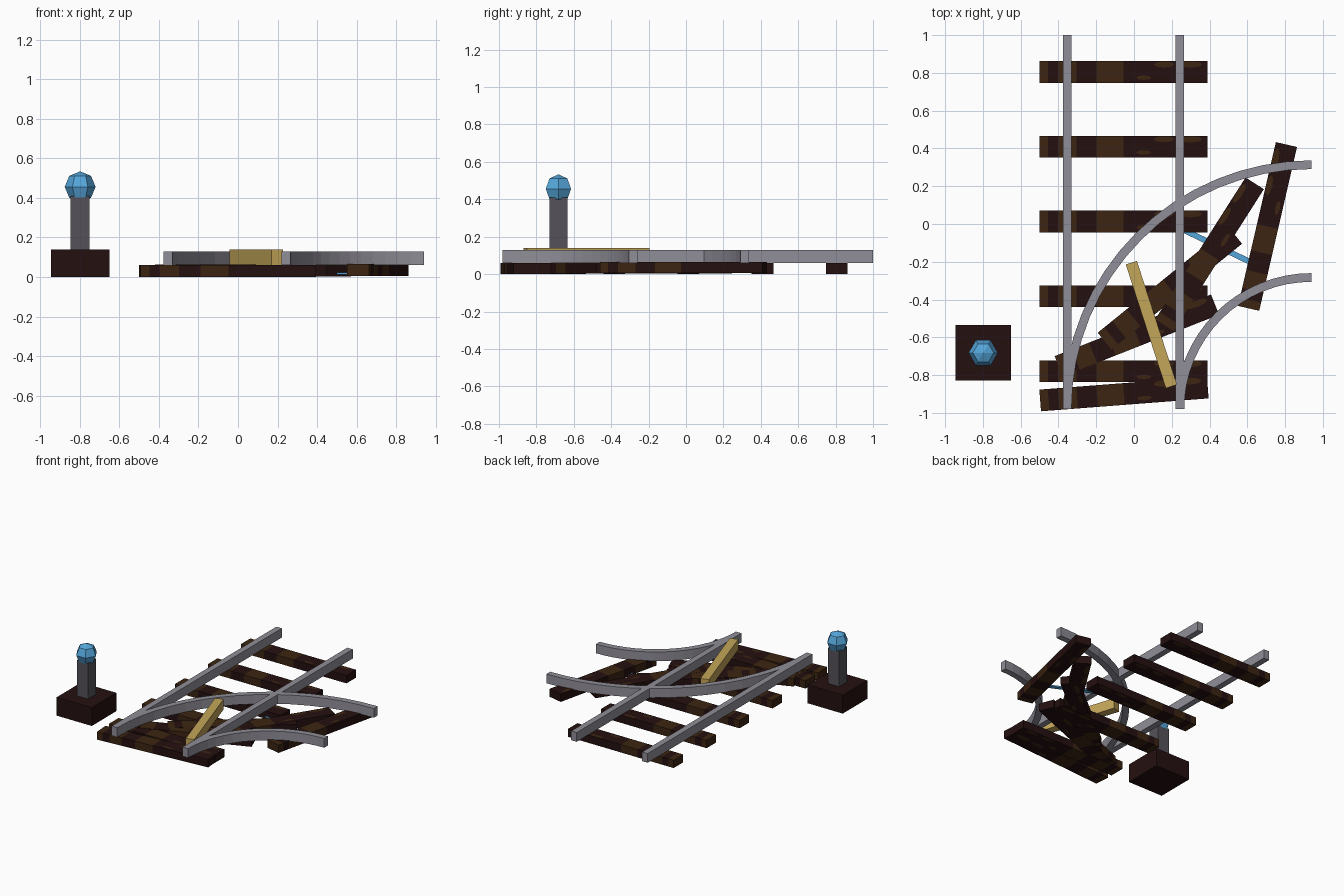
import bpy
import bmesh
from math import cos, sin, pi, radians, atan2, hypot
from mathutils import Matrix, Vector

cube = bpy.data.objects.get("Cube")
if cube:
    bpy.data.objects.remove(cube, do_unlink=True)


def material(name, r, g, b):
    m = bpy.data.materials.new(name)
    m.use_nodes = True
    m.diffuse_color = (r, g, b, 1)
    bsdf = m.node_tree.nodes["Principled BSDF"]
    bsdf.inputs["Base Color"].default_value = (r, g, b, 1)
    bsdf.inputs["Roughness"].default_value = 0.8
    return m


DARK = material("dark wood", 0.018, 0.005, 0.005)
BROWN = material("brown wood", 0.045, 0.018, 0.006)
STEEL = material("rail steel", 0.28, 0.27, 0.31)
GOLD = material("yellow plank", 0.55, 0.38, 0.10)
IRON = material("dark iron", 0.09, 0.085, 0.10)
BLUE = material("signal blue", 0.09, 0.38, 0.70)


def finish(name, bm, *mats):
    mesh = bpy.data.meshes.new(name)
    bm.to_mesh(mesh)
    bm.free()
    for m in mats:
        mesh.materials.append(m)
    obj = bpy.data.objects.new(name, mesh)
    bpy.context.collection.objects.link(obj)
    return obj


def place(x, y, z, angle=0.0):
    return Matrix.Translation((x, y, z)) @ Matrix.Rotation(angle, 4, 'Z')


def box_mesh(length, width, height):
    bm = bmesh.new()
    bmesh.ops.create_cube(bm, size=1)
    bmesh.ops.scale(bm, vec=(length, width, height), verts=bm.verts)
    return bm


def box(name, mat, length, width, z0, z1, x, y, angle=0.0):
    bm = box_mesh(length, width, z1 - z0)
    bm.transform(place(x, y, (z0 + z1) / 2, angle))
    return finish(name, bm, mat)


def bar(name, mat, start, end, width, z0, z1):
    dx, dy = end[0] - start[0], end[1] - start[1]
    return box(name, mat, hypot(dx, dy), width, z0, z1,
               (start[0] + end[0]) / 2, (start[1] + end[1]) / 2, atan2(dy, dx))


# Wooden ties: weathered bands along the length, plus knots near the edges
TIE_L, TIE_W, TIE_H = 0.89, 0.115, 0.06
CUTS = (0.05, 0.11, 0.22, 0.34, 0.5)
KNOTS = ((0.62, -0.03, 0.04), (0.74, 0.04, 0.055), (0.9, 0.04, 0.06))


def tie(name, x, y, angle=0.0, lift=0.0):
    bm = box_mesh(TIE_L, TIE_W, TIE_H)
    for f in CUTS:
        bmesh.ops.bisect_plane(bm, geom=bm.verts[:] + bm.edges[:] + bm.faces[:],
                               plane_co=((f - 0.5) * TIE_L, 0, 0), plane_no=(1, 0, 0))
    for face in bm.faces:
        f = face.calc_center_median().x / TIE_L + 0.5
        band = sum(f > c for c in CUTS)
        face.material_index = 1 if band % 2 == 0 else 0
    for f, ky, kr in KNOTS:
        for side in (1, -1):
            ring = [(f - 0.5) * TIE_L + kr * cos(a * pi / 4) for a in range(8)]
            offs = [ky + 0.3 * kr * sin(a * pi / 4) for a in range(8)]
            pts = [bm.verts.new((u, v, side * (TIE_H / 2 + 0.0004)))
                   for u, v in zip(ring, offs)]
            bm.faces.new(pts if side > 0 else pts[::-1]).material_index = 1
    bm.transform(place(x, y, TIE_H / 2 + lift, angle))
    return finish(name, bm, DARK, BROWN)


for i in range(5):
    tie(f"straight_tie_{i + 1}", -0.055, 0.805 - 0.396 * i)

CURVE_TIES = ((-0.053, -0.90, 4.4), (0.015, -0.59, 21.5), (0.19, -0.34, 39),
              (0.40, -0.16, 57.5), (0.707, -0.013, 77))
for i, (x, y, deg) in enumerate(CURVE_TIES):
    tie(f"curve_tie_{i + 1}", x, y, radians(deg), 0.0008 * (i + 1 if i else -1) + 0.0008)

# Straight rails
RAIL_W, RAIL_Z0, RAIL_Z1 = 0.046, 0.06, 0.13
RAILS = {"outer": -0.354, "inner": 0.243}
for label, x in RAILS.items():
    box(f"{label}_straight_rail", STEEL, RAIL_W, 1.98, RAIL_Z0, RAIL_Z1, x, 0.01)


# Curved rails: quarter arcs branching from the straight ones
def curved_rail(name, radius, steps=16):
    bm = bmesh.new()
    rings = []
    for i in range(steps + 1):
        a = pi - (pi / 2) * i / steps
        ring = []
        for r, z in ((-1, RAIL_Z0), (1, RAIL_Z0), (1, RAIL_Z1), (-1, RAIL_Z1)):
            d = radius + r * RAIL_W / 2
            ring.append(bm.verts.new((0.94 + d * cos(a), -0.98 + d * sin(a), z)))
        rings.append(ring)
    for p, q in zip(rings, rings[1:]):
        for j in range(4):
            k = (j + 1) % 4
            bm.faces.new((p[j], p[k], q[k], q[j]))
    bm.faces.new(rings[0])
    bm.faces.new(rings[-1])
    bmesh.ops.recalc_face_normals(bm, faces=bm.faces[:])
    return finish(name, bm, STEEL)


for label, x in RAILS.items():
    curved_rail(f"{label}_curved_rail", 0.94 - x)

# Switch plank lying between the rails, and the thin rod between two ties
bar("switch_plank", GOLD, (-0.014, -0.205), (0.198, -0.86), 0.062, 0.062, 0.14)
bar("blue_rod", BLUE, (0.27, -0.035), (0.63, -0.208), 0.03, 0.012, 0.022)

# Switch stand: base block, post and faceted lamp
SX, SY = -0.798, -0.682
box("stand_base", DARK, 0.295, 0.295, 0, 0.14, SX, SY)
box("stand_post", IRON, 0.095, 0.095, 0.14, 0.41, SX, SY)
bm = bmesh.new()
bmesh.ops.create_uvsphere(bm, u_segments=6, v_segments=4, radius=0.078)
bm.transform(place(SX, SY, 0.456, pi / 2))
finish("stand_lamp", bm, BLUE)
